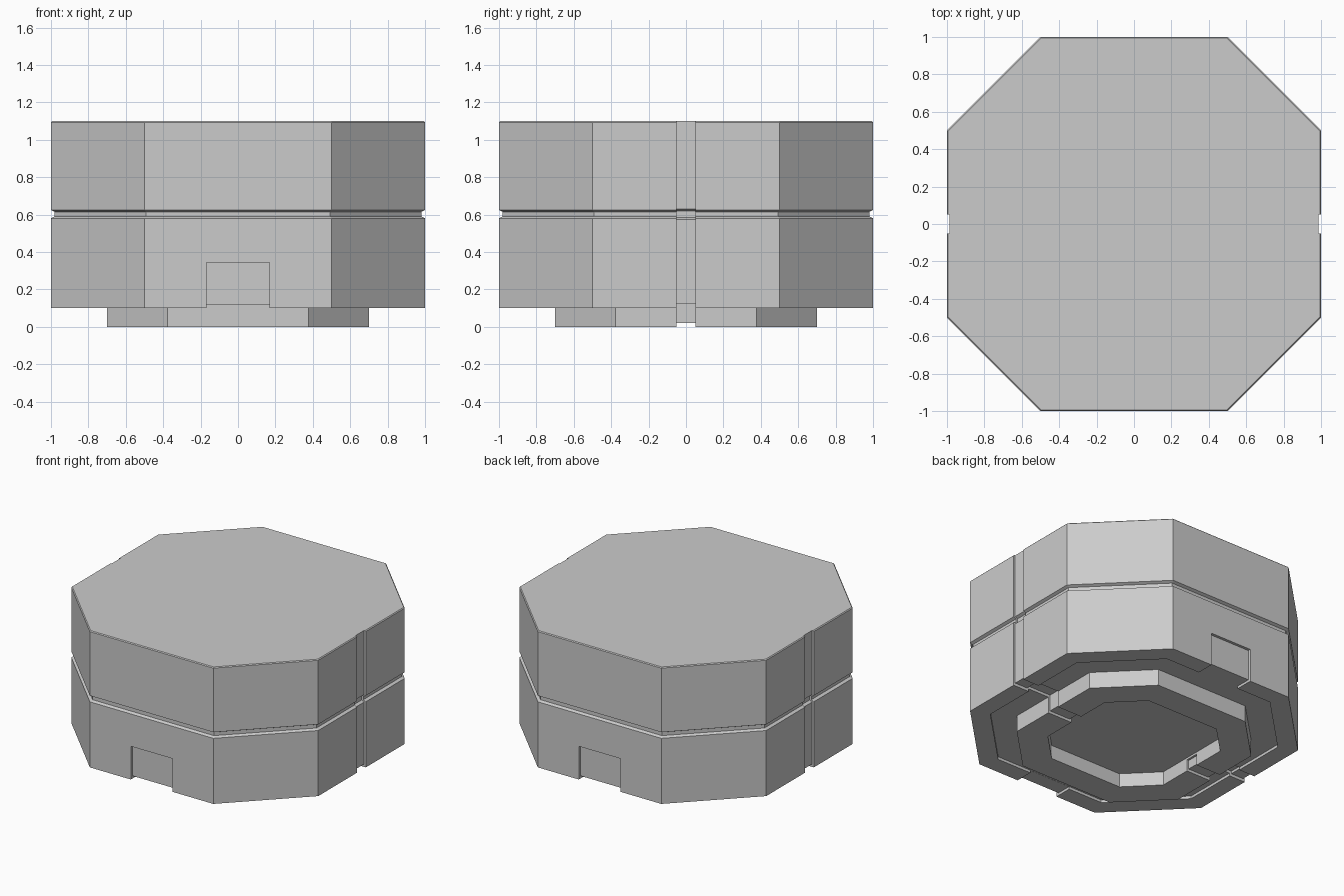
import bpy
import bmesh
from math import radians, tan
from mathutils import Matrix

cube = bpy.data.objects.get("Cube")
if cube:
    bpy.data.objects.remove(cube, do_unlink=True)

grey = bpy.data.materials.new("light_grey")
grey.use_nodes = True
colour = (0.6, 0.6, 0.6, 1)
grey.diffuse_color = colour
grey.node_tree.nodes["Principled BSDF"].inputs["Base Color"].default_value = colour


def make_object(name, bm):
    bmesh.ops.recalc_face_normals(bm, faces=bm.faces)
    mesh = bpy.data.meshes.new(name)
    bm.to_mesh(mesh)
    bm.free()
    mesh.materials.append(grey)
    obj = bpy.data.objects.new(name, mesh)
    bpy.context.collection.objects.link(obj)
    return obj


def octagon(inset):
    """Corners of the eight-sided outline, offset inwards evenly."""
    r, c = 1 - inset, 0.5 - inset * tan(radians(22.5))
    return [(r, -c), (r, c), (c, r), (-c, r), (-r, c), (-r, -c), (-c, -r), (c, -r)]


def prism(name, profile, half_width, angle):
    """Radial profile (distance, height) given a width and turned about z."""
    bm = bmesh.new()
    ends = [[bm.verts.new((d, w, z)) for d, z in profile]
            for w in (-half_width, half_width)]
    for end in ends:
        bm.faces.new(end)
    for i in range(len(profile)):
        j = (i + 1) % len(profile)
        bm.faces.new((ends[0][i], ends[0][j], ends[1][j], ends[1][i]))
    bm.transform(Matrix.Rotation(radians(angle), 4, 'Z'))
    return make_object(name, bm)


# Case: recessed foot, moat, lower body, seam groove and lid as stacked outlines
case_profile = [
    (0.5, 0.1), (0.5, 0), (0.3, 0), (0.3, 0.12), (0.13, 0.12), (0.13, 0.1),
    (0, 0.1), (0, 0.58), (0.02, 0.59), (0.02, 0.615), (0, 0.625),
    (0, 1.094), (0.006, 1.1),
]
bm = bmesh.new()
rings = [[bm.verts.new((x, y, z)) for x, y in octagon(inset)]
         for inset, z in case_profile]
for low, high in zip(rings, rings[1:]):
    for i in range(8):
        j = (i + 1) % 8
        bm.faces.new((low[i], low[j], high[j], high[i]))
bm.faces.new(rings[0])
bm.faces.new(rings[-1])
case = make_object("octagonal_case", bm)

# Narrow strap channels that follow the sides and the underside
channel = [
    (0.45, -0.1), (0.45, 0.085), (0.515, 0.085), (0.515, 0.02), (0.685, 0.02),
    (0.685, 0.14), (0.885, 0.14), (0.885, 0.121), (0.987, 0.121),
    (0.987, 0.575), (0.967, 0.585), (0.967, 0.62), (0.987, 0.63),
    (0.987, 1.2), (1.1, 1.2), (1.1, -0.1),
]
# Shallow label recesses, open at the bottom edge
label = [(0.8, 0.05), (0.8, 0.119), (0.98, 0.119), (0.98, 0.343), (1.1, 0.343), (1.1, 0.05)]

cutters = [prism("channel_cutter", channel, 0.05, a) for a in (0, 180)]
cutters += [prism("label_cutter", label, 0.168, a) for a in (90, 270)]

bpy.context.view_layer.objects.active = case
for cutter in cutters:
    cut = case.modifiers.new("cut", 'BOOLEAN')
    cut.operation = 'DIFFERENCE'
    cut.solver = 'EXACT'
    cut.object = cutter
    bpy.ops.object.modifier_apply(modifier=cut.name)
    bpy.data.objects.remove(cutter, do_unlink=True)
